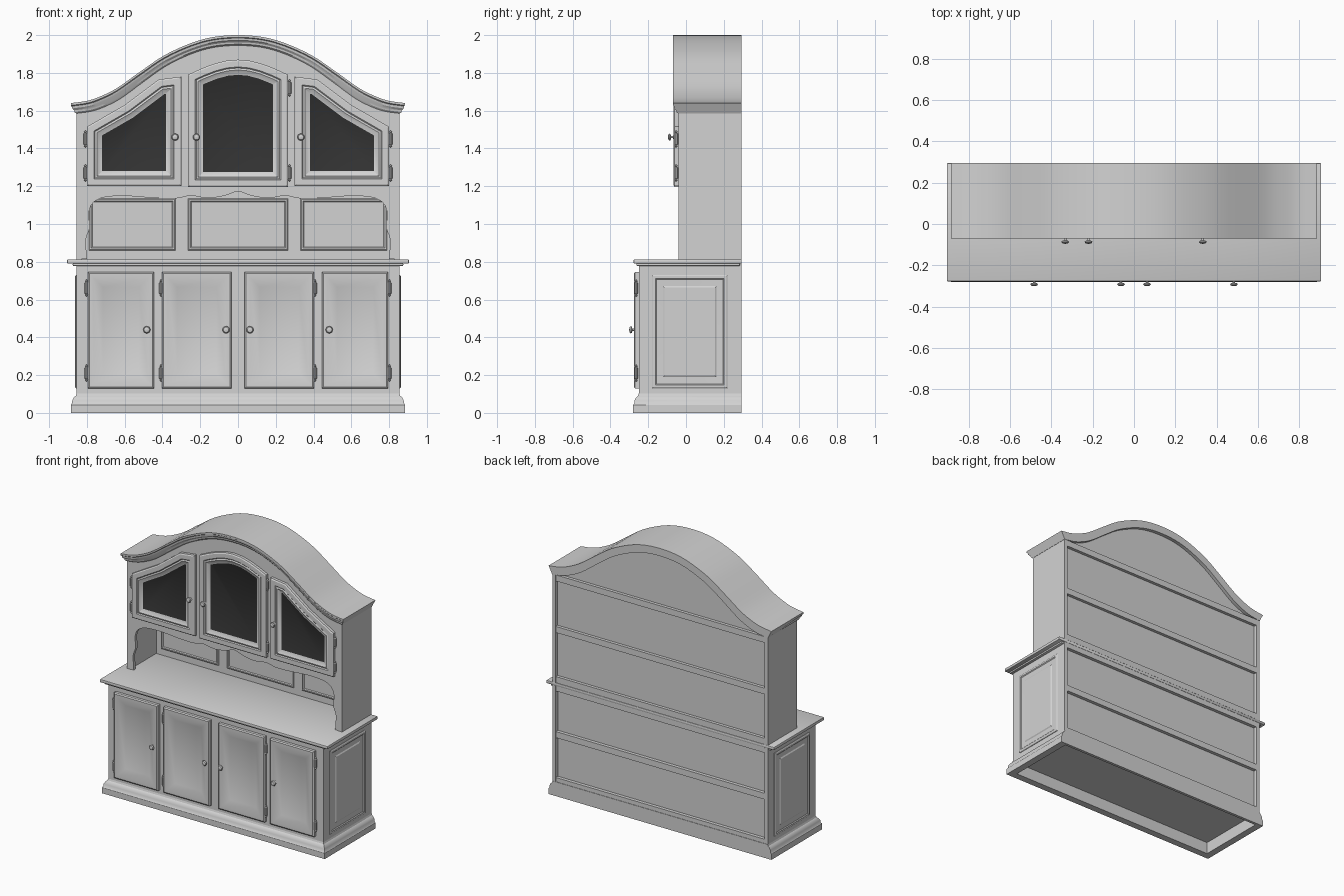
import bpy, bmesh, math
from mathutils import Vector, Matrix

if "Cube" in bpy.data.objects:
    bpy.data.objects.remove(bpy.data.objects["Cube"])


def material(name, v):
    m = bpy.data.materials.new(name)
    m.diffuse_color = (v, v, v, 1)
    m.use_nodes = True
    m.node_tree.nodes["Principled BSDF"].inputs["Base Color"].default_value = m.diffuse_color
    return m


WOOD = material("pale_grey_wood", 0.65)
GLASS = material("dark_glass", 0.033)
BACK = 0.295          # rear plane
LOW, UP = -0.25, -0.04  # front planes of the lower and upper cabinets


def finish(name, bm, recalc=True):
    if recalc:
        bmesh.ops.recalc_face_normals(bm, faces=bm.faces)
    me = bpy.data.meshes.new(name)
    bm.to_mesh(me)
    bm.free()
    me.materials.append(WOOD)
    me.materials.append(GLASS)
    ob = bpy.data.objects.new(name, me)
    bpy.context.collection.objects.link(ob)
    return ob


def box(name, x0, x1, y0, y1, z0, z1, bevel=0):
    bm = bmesh.new()
    size = Matrix.Diagonal((x1 - x0, y1 - y0, z1 - z0, 1))
    mid = Matrix.Translation(((x0 + x1) / 2, (y0 + y1) / 2, (z0 + z1) / 2))
    bmesh.ops.create_cube(bm, size=1, matrix=mid @ size)
    if bevel:
        bmesh.ops.bevel(bm, geom=bm.edges[:], offset=bevel, segments=2,
                        profile=0.5, affect='EDGES')
    return finish(name, bm)


def curve(pts, n=5):
    """Smooth polyline through the points."""
    p = [Vector(q) for q in pts]
    p = [2 * p[0] - p[1]] + p + [2 * p[-1] - p[-2]]
    out = []
    for a, b, c, d in zip(p, p[1:], p[2:], p[3:]):
        for i in range(n):
            t = i / n
            out.append(0.5 * (2 * b + (c - a) * t + (2 * a - 5 * b + 4 * c - d) * t * t
                              + (3 * b - a - 3 * c + d) * t ** 3))
    return out + [p[-2]]


def mirrored(half):
    """Extend a right half, listed from x = 0 outward, to both sides."""
    return [(-x, z) for x, z in reversed(half[1:])] + list(half)


def loft(name, loops, ring=True):
    """Join rows of points into a closed solid."""
    bm = bmesh.new()
    rows = [[bm.verts.new(p) for p in l] for l in loops]
    n = len(rows[0])
    for a, b in zip(rows, rows[1:]):
        for i in range(n):
            j = (i + 1) % n
            bm.faces.new((a[i], a[j], b[j], b[i]))
    bm.faces.new(rows[0])
    bm.faces.new(rows[-1])
    return finish(name, bm)


def slab(name, outline, y0, y1):
    return loft(name, [[(u, y, v) for u, v in outline] for y in (y0, y1)])


def panel(name, outline, place, normal, rise, steps, glass=False):
    """Plate with a stepped front: each step is (inset width, height change)."""
    bm = bmesh.new()
    f = bm.faces.new([bm.verts.new(place(u, v)) for u, v in outline])
    f.normal_update()
    normal = Vector(normal)
    if f.normal.dot(normal) < 0:
        f.normal_flip()
    ext = bmesh.ops.extrude_face_region(bm, geom=[f])["geom"]
    bmesh.ops.translate(bm, vec=normal * rise,
                        verts=[g for g in ext if isinstance(g, bmesh.types.BMVert)])
    top = [g for g in ext if isinstance(g, bmesh.types.BMFace)][0]
    if f.is_valid:
        bm.faces.remove(f)
    bm.normal_update()
    for width, dz in steps:
        bmesh.ops.inset_region(bm, faces=[top], thickness=width, depth=0,
                               use_even_offset=True)
        for v in top.verts:
            v.co += normal * dz
        bm.normal_update()
    top.material_index = 1 if glass else 0
    return finish(name, bm, recalc=False)


def rect(u0, u1, v0, v1):
    return [(u0, v0), (u1, v0), (u1, v1), (u0, v1)]


def knob(name, x, y, z):
    prof = [(0.012, 0), (0.006, 0.005), (0.006, 0.014), (0.016, 0.017),
            (0.019, 0.022), (0.014, 0.028), (0.002, 0.031)]
    loft(name, [[(x + r * math.cos(a), y - d, z + r * math.sin(a))
                 for a in [k * math.tau / 16 for k in range(16)]] for r, d in prof])


def hinge(name, x, y, z):
    prof = [(0.002, -0.045), (0.007, -0.038), (0.004, -0.032), (0.010, -0.028),
            (0.010, 0.028), (0.004, 0.032), (0.007, 0.038), (0.002, 0.045)]
    loft(name, [[(x + r * math.cos(a), y + r * math.sin(a), z + h)
                 for a in [k * math.tau / 10 for k in range(10)]] for r, h in prof])


# --- Lower cabinet: hollow moulded plinth, body, counter
def plinth_loop(o, z):
    yb = BACK + min(o, 0)
    return [(-0.855 - o, LOW - o, z), (0.855 + o, LOW - o, z),
            (0.855 + o, yb, z), (-0.855 - o, yb, z)]


loft("plinth", [plinth_loop(*p) for p in
                [(-0.02, 0.085), (-0.02, 0), (0.03, 0), (0.03, 0.042), (0.024, 0.05),
                 (0.022, 0.066), (0.014, 0.082), (0.004, 0.09), (0, 0.102)]])
box("lower_body", -0.852, 0.852, LOW, 0.268, 0.1, 0.79)
box("counter", -0.905, 0.905, -0.278, BACK, 0.79, 0.813, 0.006)
box("counter_moulding", -0.875, 0.875, -0.262, 0.285, 0.778, 0.792, 0.004)

# --- Lower doors
door_steps = [(0.008, 0.006), (0.022, 0), (0.05, -0.022)]
for s, side in ((-1, "left"), (1, "right")):
    for kind, a, b, k, h in (("inner", 0.035, 0.402, 0.063, 0.407),
                             ("outer", 0.445, 0.795, 0.483, 0.802)):
        panel(f"lower_{kind}_door_{side}", rect(s * a, s * b, 0.13, 0.745),
              lambda u, v: (u, LOW, v), (0, -1, 0), 0.02, door_steps)
        knob(f"lower_{kind}_knob_{side}", s * k, LOW - 0.02, 0.44)
        for z in (0.21, 0.66):
            hinge(f"lower_{kind}_hinge_{side}", s * h, LOW - 0.014, z)
    # Side boards and framed side panels
    box(f"lower_side_{side}", *sorted((s * 0.83, s * 0.855)), LOW, BACK - 0.002, 0.1, 0.79)
    panel(f"lower_side_panel_{side}", rect(-0.18, 0.22, 0.13, 0.73),
          lambda u, v: (s * 0.855, u, v), (s, 0, 0), 0.003,
          [(0.006, 0.004), (0.012, 0), (0.006, -0.005), (0.035, -0.001),
           (0.008, 0.005), (0.006, 0)])
    box(f"upper_side_{side}", *sorted((s * 0.83, s * 0.855)), UP, BACK - 0.002, 0.81, 1.6)

# --- Arched cornice
arch = curve(mirrored([(0, 2.0), (0.13, 1.99), (0.25, 1.957), (0.39, 1.893), (0.52, 1.805),
                       (0.64, 1.72), (0.73, 1.675), (0.8, 1.652), (0.885, 1.64)]), 4)


def arch_row(o, drop, y):
    return [(x * (0.855 + o) / 0.885, y, z - drop) for x, z in arch]


cornice = [(0.03, 0, BACK), (0.03, 0, UP - 0.03)]
cornice += [(o, d, UP - o) for o, d in ((0.03, 0.012), (0.024, 0.016), (0.022, 0.028),
                                       (0.012, 0.038), (0.010, 0.048), (0.002, 0.055))]
cornice += [(0.002, 0.055, BACK)]
loft("cornice", list(zip(*[arch_row(*c) for c in cornice])))

# --- Face frame with scalloped lower edge and bracket legs
scallop = curve(mirrored([(0, 1.172), (0.07, 1.15), (0.16, 1.137), (0.25, 1.15),
                          (0.33, 1.135), (0.45, 1.138), (0.58, 1.148), (0.7, 1.143),
                          (0.765, 1.115), (0.79, 1.06), (0.785, 0.98), (0.805, 0.92),
                          (0.80, 0.815)]), 3)
top = [(x * 0.855 / 0.885, z - 0.045) for x, z in arch]
slab("face_frame", [(-0.855, 0.812)] + top + [(0.855, 0.812)]
     + [(p.x, p.y) for p in reversed(scallop)], UP, UP + 0.022)

# --- Back, cabinet floor and rear rails
slab("upper_back", [(-0.85, 0.81)] + [(x * 0.995, z) for x, z in top] + [(0.85, 0.81)],
     0.258, 0.27)
box("upper_floor", -0.84, 0.84, UP + 0.01, 0.265, 1.175, 1.195)
for i, z in enumerate((0.11, 0.44, 0.775, 0.835, 1.195, 1.565)):
    box(f"back_rail_{i + 1}", -0.85, 0.85, 0.262, BACK - 0.003, z - 0.022, z + 0.022)

# --- Niche panels
for name, a, b in (("left", -0.79, -0.33), ("middle", -0.265, 0.265), ("right", 0.33, 0.79)):
    panel(f"niche_panel_{name}", rect(a, b, 0.86, 1.135), lambda u, v: (u, 0.258, v),
          (0, -1, 0), 0.004, [(0.005, 0.004), (0.008, 0), (0.006, -0.005)])

# --- Glazed upper doors
glazed = [(0.008, 0.005), (0.030, 0), (0.006, -0.006), (0.010, 0.004), (0.026, -0.015)]
n = 8
bow = [(0.265 - 0.53 * i / n, 1.79 + 0.08 * math.sin(math.pi * i / n)) for i in range(n + 1)]
panel("upper_middle_door", [(-0.265, 1.195), (0.265, 1.195)] + bow,
      lambda u, v: (u, UP, v), (0, -1, 0), 0.02, glazed, True)
shape = [(0.30, 1.2), (0.80, 1.2), (0.80, 1.515), (0.60, 1.63), (0.42, 1.765), (0.30, 1.78)]
for s, side in ((-1, "left"), (1, "right")):
    panel(f"upper_door_{side}", [(s * u, v) for u, v in shape],
          lambda u, v: (u, UP, v), (0, -1, 0), 0.02, glazed, True)
    knob(f"upper_knob_{side}", s * 0.333, UP - 0.025, 1.46)
    for z in (1.27, 1.45):
        hinge(f"upper_hinge_{side}", s * 0.808, UP - 0.012, z)
knob("upper_middle_knob", -0.22, UP - 0.025, 1.46)
for z in (1.27, 1.72):
    hinge("upper_middle_hinge", 0.272, UP - 0.012, z)

# --- Smooth shading with sharp edges kept
for ob in bpy.context.collection.objects:
    ob.select_set(True)
    bpy.context.view_layer.objects.active = ob
bpy.ops.object.shade_smooth_by_angle()
